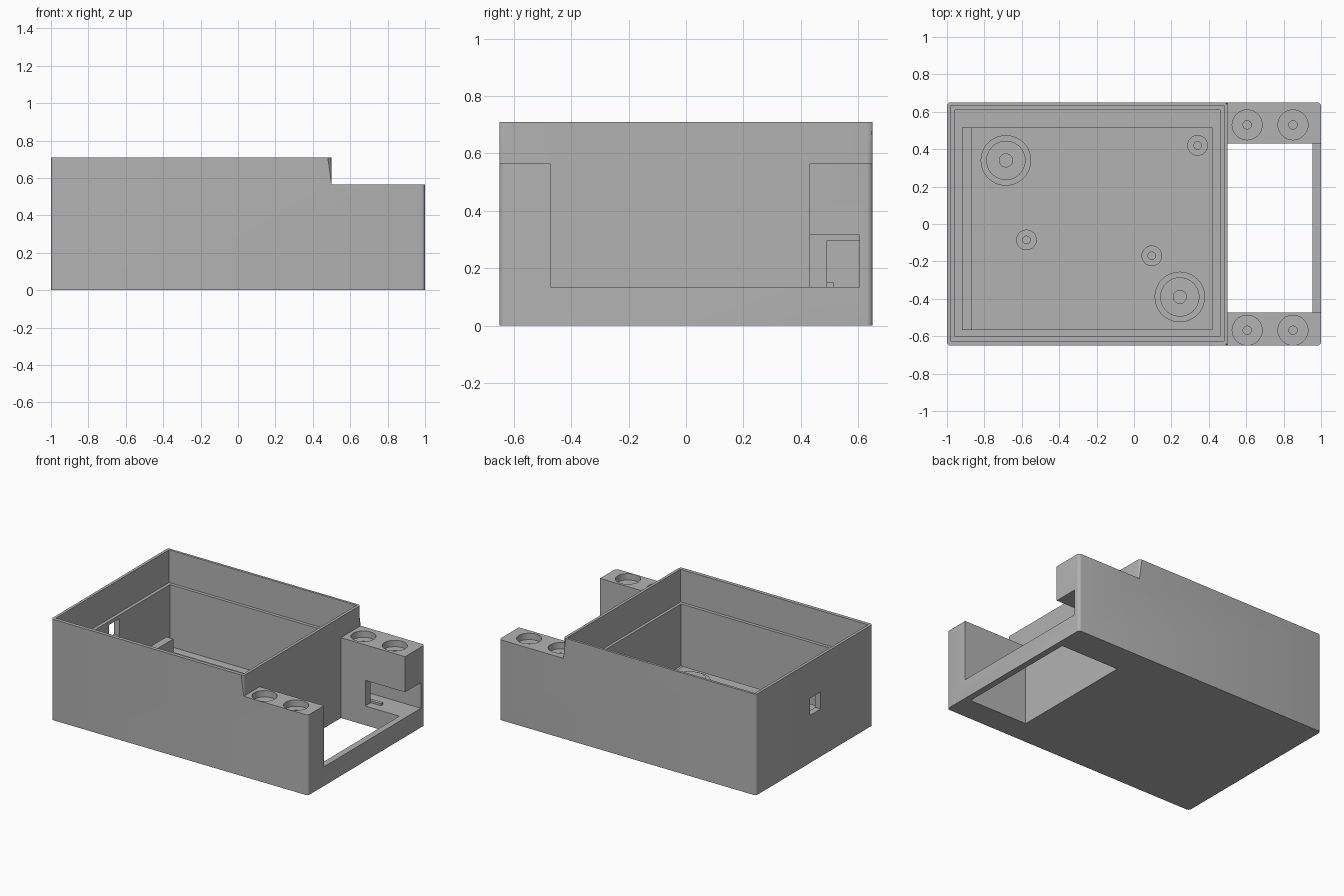
import bpy, bmesh, math

cube = bpy.data.objects.get("Cube")
if cube:
    bpy.data.objects.remove(cube, do_unlink=True)

grey = bpy.data.materials.new("grey_plastic")
grey.use_nodes = True
colour = (0.45, 0.45, 0.45, 1)
grey.diffuse_color = colour
grey.node_tree.nodes["Principled BSDF"].inputs["Base Color"].default_value = colour


def make(name, bm):
    bmesh.ops.recalc_face_normals(bm, faces=bm.faces)
    mesh = bpy.data.meshes.new(name)
    bm.to_mesh(mesh)
    bm.free()
    mesh.materials.append(grey)
    ob = bpy.data.objects.new(name, mesh)
    bpy.context.collection.objects.link(ob)
    return ob


def activate(ob):
    bpy.ops.object.select_all(action='DESELECT')
    ob.select_set(True)
    bpy.context.view_layer.objects.active = ob


def box(name, x, y, z):
    bm = bmesh.new()
    bmesh.ops.create_cube(bm, size=1)
    for v in bm.verts:
        v.co = [r[0] if c < 0 else r[1] for c, r in zip(v.co, (x, y, z))]
    return make(name, bm)


def lathe(name, x, y, profile, steps=40):
    # Revolve (radius, height) points about a vertical axis
    bm = bmesh.new()
    vs = [bm.verts.new((x + r, y, z)) for r, z in profile]
    edges = [bm.edges.new(pair) for pair in zip(vs, vs[1:])]
    bmesh.ops.spin(bm, geom=vs + edges, cent=(x, y, 0), axis=(0, 0, 1),
                   angle=math.tau, steps=steps)
    bmesh.ops.remove_doubles(bm, verts=bm.verts, dist=1e-4)
    return make(name, bm)


def cut(target, cutter):
    cutter.hide_render = True
    mod = target.modifiers.new("cut", 'BOOLEAN')
    mod.operation = 'DIFFERENCE'
    mod.solver = 'EXACT'
    mod.object = cutter
    activate(target)
    bpy.ops.object.modifier_apply(modifier=mod.name)
    bpy.data.objects.remove(cutter, do_unlink=True)


# Stepped outer body with rounded upright corners
W, TOP, STEP, BAR = 0.65, 0.71, 0.565, 0.135
outline = [(-1, 0), (1, 0), (1, STEP), (0.5, STEP), (0.5, TOP), (-1, TOP)]
bm = bmesh.new()
face = bm.faces.new([bm.verts.new((x, -W, z)) for x, z in outline])
ext = bmesh.ops.extrude_face_region(bm, geom=[face])
for v in ext["geom"]:
    if isinstance(v, bmesh.types.BMVert):
        v.co.y = W
upright = [e for e in bm.edges if abs(e.verts[0].co.z - e.verts[1].co.z) > 0.01]
bmesh.ops.bevel(bm, geom=upright, offset=0.02, segments=4, profile=0.5,
                affect='EDGES')
body = make("case_body", bm)

# Lid recess and main chamber
FLOOR = 0.045
cut(body, box("lid_recess", (-0.98, 0.48), (-0.625, 0.633), (0.48, 1)))
cut(body, box("chamber", (-0.957, 0.46), (-0.602, 0.61), (FLOOR, 0.6)))

# Open bay between the two arms, leaving the low end bar
cut(body, box("bay_opening", (0.5, 0.955), (-0.472, 0.43), (-1, 1)))
cut(body, box("bay_end", (0.9, 1.2), (-0.472, 0.43), (BAR, 1)))

# Cable notch and deeper pocket in the back arm
cut(body, box("arm_notch", (0.69, 1.2), (0.4, 0.605), (BAR, 0.315)))
cut(body, box("arm_pocket", (0.56, 0.75), (0.49, 0.605), (BAR, 0.295)))

# Port through the end wall
cut(body, box("port", (-1.2, -0.9), (-0.07, 0.05), (0.335, 0.455)))

# Counterbored screw holes on top of the arms
for x in (0.605, 0.85):
    for y in (0.53, -0.568):
        cut(body, lathe("screw_hole", x, y, [
            (0, STEP - 0.12), (0.022, STEP - 0.12), (0.022, STEP - 0.045),
            (0.08, STEP - 0.045), (0.08, STEP + 0.1), (0, STEP + 0.1)]))

# Small sill in the pocket
box("pocket_sill", (0.57, 0.77), (0.49, 0.515), (BAR - 0.01, 0.15))

# Raised floor plate with a rib along one end
PLATE = 0.065
box("floor_plate", (-0.92, 0.42), (-0.567, 0.517), (FLOOR - 0.01, PLATE))
box("floor_rib", (-0.92, -0.865), (-0.567, 0.517), (FLOOR - 0.01, 0.158))


# Standoffs, wide stepped ones and slim ones, each with a blind hole
def standoff(name, x, y, hole, rings):
    profile = [(0, PLATE + 0.002), (hole, PLATE + 0.002)]
    profile.append((hole, rings[0][1]))
    base = PLATE - 0.01
    for i, (r, z) in enumerate(rings):
        after = rings[i + 1][1] if i + 1 < len(rings) else base
        profile += [(r, z), (r, after)]
    profile.append((0, base))
    return lathe(name, x, y, profile)


rounds = [body]
for x, y in ((-0.685, 0.34), (0.245, -0.39)):
    rounds.append(standoff("wide_standoff", x, y, 0.035,
                           [(0.105, 0.095), (0.135, 0.08)]))
for x, y in ((0.34, 0.42), (-0.575, -0.085), (0.095, -0.17)):
    rounds.append(standoff("slim_standoff", x, y, 0.02, [(0.055, 0.12)]))

for ob in rounds:
    activate(ob)
    bpy.ops.object.shade_smooth_by_angle(angle=math.radians(35))
